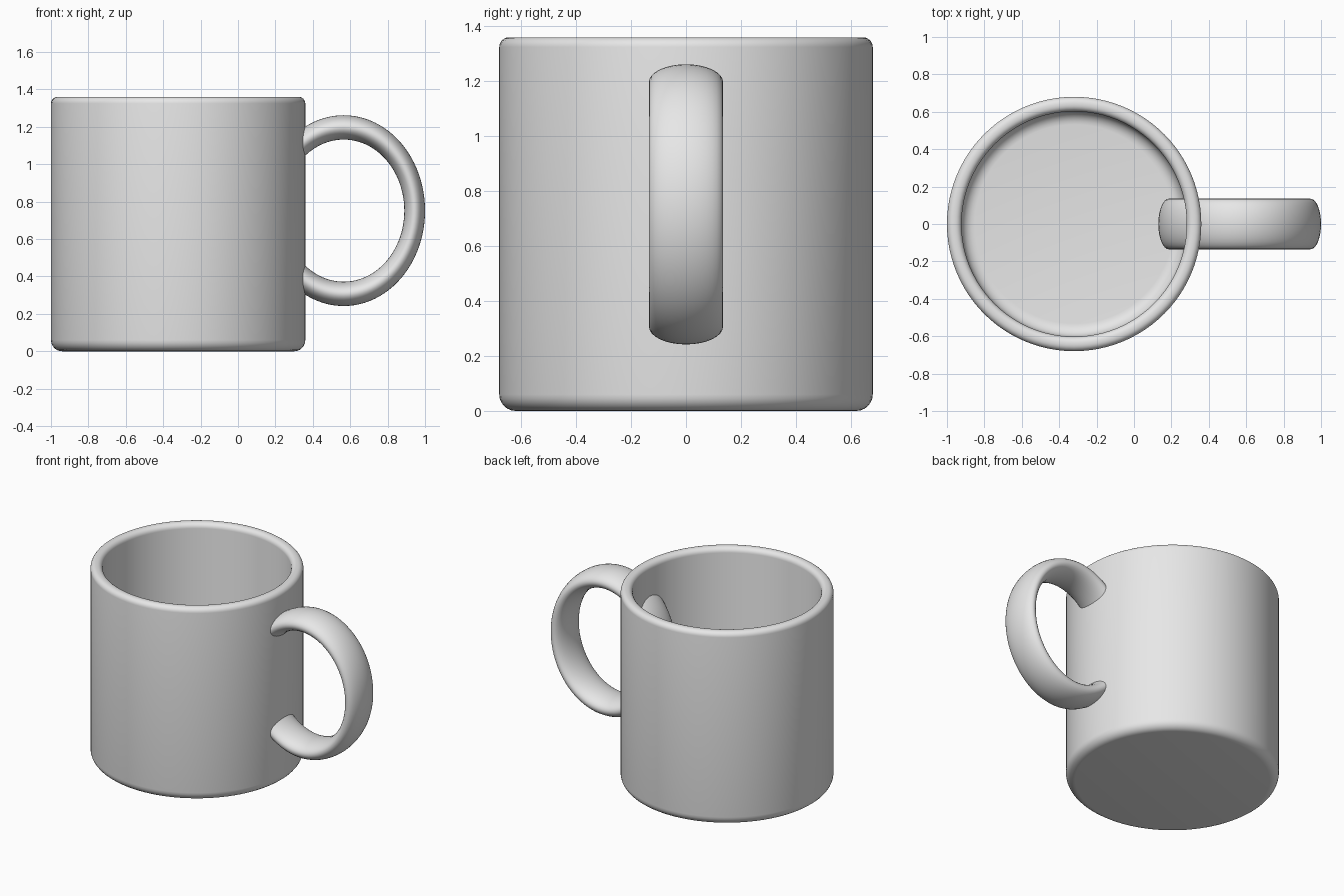
import bpy, bmesh, math
from mathutils import Matrix, Vector

cube = bpy.data.objects.get("Cube")
if cube:
    bpy.data.objects.remove(cube, do_unlink=True)

grey = bpy.data.materials.new("plain grey")
grey.use_nodes = True
grey.diffuse_color = (0.8, 0.8, 0.8, 1)
grey.node_tree.nodes["Principled BSDF"].inputs["Base Color"].default_value = (0.8, 0.8, 0.8, 1)


def finish(name, bm, location):
    """Turn a bmesh into a smooth grey object."""
    bmesh.ops.remove_doubles(bm, verts=bm.verts, dist=0.0001)
    bmesh.ops.recalc_face_normals(bm, faces=bm.faces)
    mesh = bpy.data.meshes.new(name)
    bm.to_mesh(mesh)
    bm.free()
    mesh.materials.append(grey)
    obj = bpy.data.objects.new(name, mesh)
    obj.location = location
    bpy.context.collection.objects.link(obj)
    bpy.ops.object.select_all(action='DESELECT')
    obj.select_set(True)
    bpy.context.view_layer.objects.active = obj
    bpy.ops.object.shade_smooth_by_angle(angle=math.radians(40))
    return obj


def spin(bm, points, axis, steps, closed=False):
    """Revolve a profile once around an axis through the origin."""
    verts = [bm.verts.new(p) for p in points]
    edges = [bm.edges.new(pair) for pair in zip(verts, verts[1:])]
    if closed:
        edges.append(bm.edges.new((verts[-1], verts[0])))
    bmesh.ops.spin(bm, geom=verts + edges, cent=(0, 0, 0), axis=axis,
                   angle=math.tau, steps=steps, use_merge=True)


def corner(cx, cz, radius, start, end, steps=6):
    """Rounded profile corner from start to end degrees."""
    angles = [math.radians(start + (end - start) * i / steps) for i in range(steps + 1)]
    return [(cx + radius * math.cos(a), 0, cz + radius * math.sin(a)) for a in angles]


# Cup: outer wall, rounded rim, inner wall and floor in one profile
outer, inner, height, floor = 0.68, 0.602, 1.36, 0.08
foot, lip, fillet = 0.06, 0.035, 0.07
profile = [(0, 0, 0)]
profile += corner(outer - foot, foot, foot, -90, 0)
profile += corner(outer - lip, height - lip, lip, 0, 90)
profile += corner(inner + lip, height - lip, lip, 90, 180)
profile += corner(inner - fillet, floor + fillet, fillet, 0, -90)
profile += [(0, 0, floor)]
bm = bmesh.new()
spin(bm, profile, (0, 0, 1), 96)
finish("cup", bm, (-0.32, 0, 0))

# Handle: full ring, stretched tall, with a wide flattened section
bm = bmesh.new()
section = [(0.445 + 0.065 * math.cos(a), 0.135 * math.sin(a), 0)
           for a in (math.tau * i / 32 for i in range(32))]
spin(bm, section, (0, 1, 0), 96, closed=True)
bmesh.ops.scale(bm, vec=Vector((0.853, 1, 1)), verts=bm.verts)
finish("handle", bm, (0.565, 0, 0.752))
